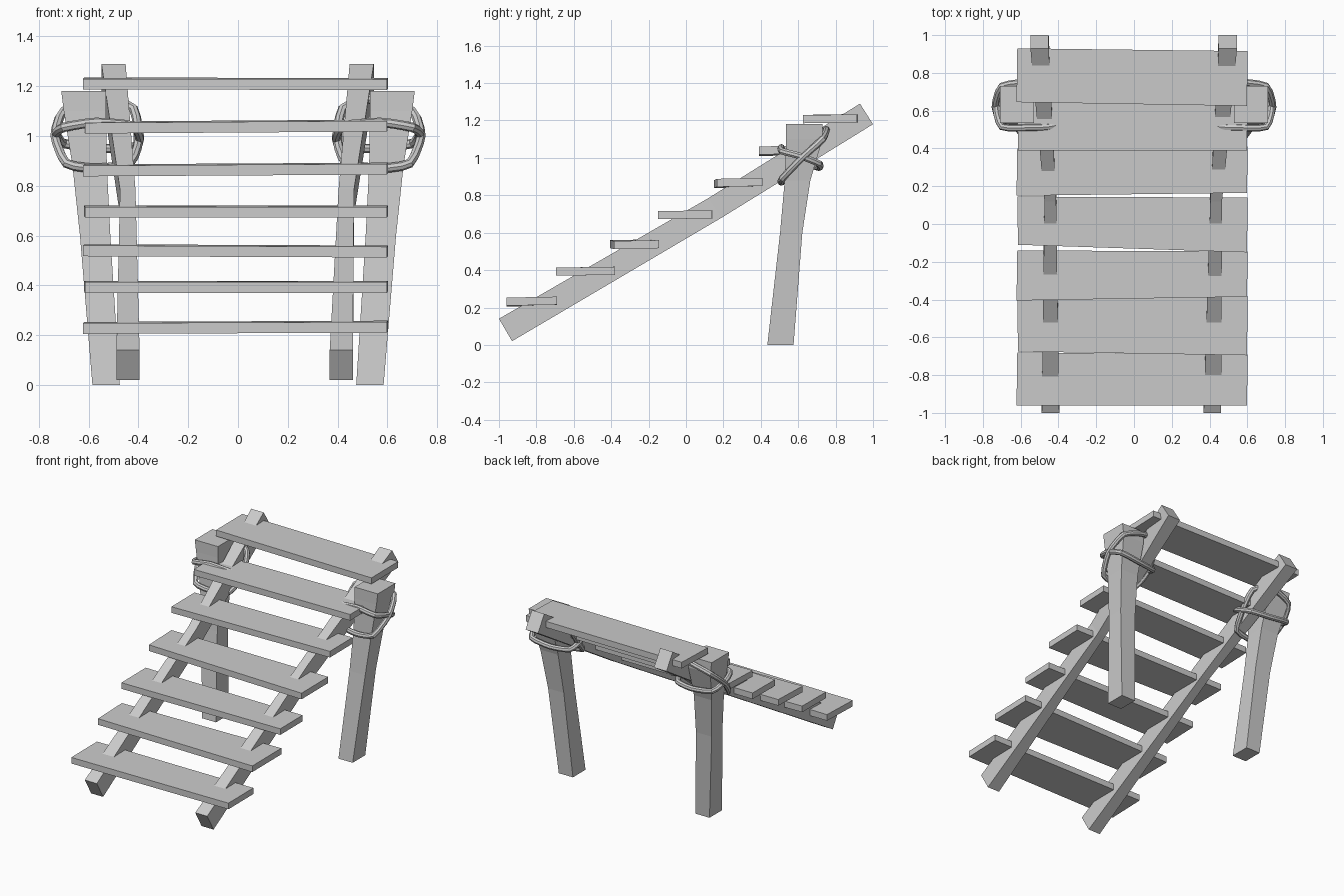
import bpy, bmesh

if "Cube" in bpy.data.objects:
    bpy.data.objects.remove(bpy.data.objects["Cube"])


def loft(name, rings):
    """Closed flat-shaded mesh lofted through rings of four corners."""
    bm = bmesh.new()
    rows = [[bm.verts.new(p) for p in r] for r in rings]
    for a, b in zip(rows, rows[1:]):
        for i in range(4):
            j = (i + 1) % 4
            bm.faces.new((a[i], a[j], b[j], b[i]))
    bm.faces.new(rows[0])
    bm.faces.new(rows[-1])
    bmesh.ops.recalc_face_normals(bm, faces=bm.faces)
    me = bpy.data.meshes.new(name)
    bm.to_mesh(me)
    bm.free()
    ob = bpy.data.objects.new(name, me)
    bpy.context.collection.objects.link(ob)
    return ob


def rope(name, points, radius=0.019):
    """Closed rope loop, slightly rounded at its corners."""
    cu = bpy.data.curves.new(name, 'CURVE')
    cu.dimensions = '3D'
    cu.bevel_depth = radius
    cu.bevel_resolution = 2
    cu.resolution_u = 3
    sp = cu.splines.new('BEZIER')
    sp.bezier_points.add(len(points) - 1)
    n = len(points)
    for i, bp in enumerate(sp.bezier_points):
        prev, here, nxt = points[i - 1], points[i], points[(i + 1) % n]
        bp.co = here
        tangent = [(c - a) * 0.1 for a, c in zip(prev, nxt)]
        bp.handle_left_type = bp.handle_right_type = 'FREE'
        bp.handle_left = [h - t for h, t in zip(here, tangent)]
        bp.handle_right = [h + t for h, t in zip(here, tangent)]
    sp.use_cyclic_u = True
    ob = bpy.data.objects.new(name, cu)
    bpy.context.collection.objects.link(ob)
    bpy.ops.object.select_all(action='DESELECT')
    ob.select_set(True)
    bpy.context.view_layer.objects.active = ob
    bpy.ops.object.convert(target='MESH')
    bpy.ops.object.shade_smooth_by_angle()


# Treads: front y left/right, back y left/right, underside z left/right
treads = [
    (-0.96, -0.96, -0.68, -0.69, 0.205, 0.210),
    (-0.675, -0.695, -0.405, -0.38, 0.370, 0.370),
    (-0.405, -0.385, -0.14, -0.145, 0.517, 0.512),
    (-0.11, -0.15, 0.145, 0.14, 0.672, 0.672),
    (0.15, 0.165, 0.40, 0.41, 0.838, 0.845),
    (0.39, 0.39, 0.66, 0.66, 1.010, 1.018),
    (0.645, 0.625, 0.93, 0.915, 1.187, 1.185),
]
for i, (fl, fr, bl, br, zl, zr) in enumerate(treads):
    t, tilt = 0.043, 0.005
    wob = 0.008 * (i % 2)
    loft(f"tread_{i + 1}", [
        [(-0.622 + wob, fl, zl), (-0.618, bl, zl + tilt),
         (-0.618, bl, zl + tilt + t), (-0.622 + wob, fl, zl + t)],
        [(0.598, fr, zr), (0.602, br, zr + tilt),
         (0.602, br, zr + tilt + t), (0.598, fr, zr + t)]])

# Sloping rails, thinner near the middle: upper corner, lower corner, width
rail = [((-1.0, 0.14), (-0.93, 0.02), 0.093),
        ((0.12, 0.785), (0.19, 0.68), 0.062),
        ((0.93, 1.29), (1.0, 1.18), 0.097)]
for name, xs in (("left_rail", (-0.442, -0.443, -0.50)),
                 ("right_rail", (0.415, 0.435, 0.497))):
    loft(name, [[(x - w / 2, *up), (x + w / 2, *up),
                 (x + w / 2, *lo), (x - w / 2, *lo)]
                for x, (up, lo, w) in zip(xs, rail)])

# Leaning posts: z, inner x, outer x, front y, back y
post = [(0.0, 0.475, 0.585, 0.435, 0.575),
        (0.60, 0.513, 0.635, 0.503, 0.622),
        (0.88, 0.527, 0.665, 0.528, 0.665),
        (1.10, 0.53, 0.70, 0.535, 0.73),
        (1.18, 0.53, 0.71, 0.535, 0.73)]

# Crossed lashings around each post and rail
lash_a = [(0.69, 0.515, 0.89), (0.735, 0.62, 1.0), (0.70, 0.73, 1.10),
          (0.54, 0.75, 1.15), (0.42, 0.70, 1.11), (0.40, 0.62, 0.98),
          (0.435, 0.525, 0.89), (0.57, 0.51, 0.87)]
lash_b = [(0.70, 0.515, 1.035), (0.73, 0.61, 1.01), (0.70, 0.71, 0.97),
          (0.55, 0.715, 0.95), (0.42, 0.69, 0.955), (0.395, 0.61, 0.99),
          (0.42, 0.52, 1.04), (0.57, 0.51, 1.055)]
for side, s in (("left", -1), ("right", 1)):
    loft(f"{side}_post", [[(s * a, f, z), (s * b, f, z), (s * b, k, z), (s * a, k, z)]
                          for z, a, b, f, k in post])
    for tag, pts in (("upper", lash_a), ("lower", lash_b)):
        rope(f"{side}_{tag}_lashing", [(s * x, y, z) for x, y, z in pts])
